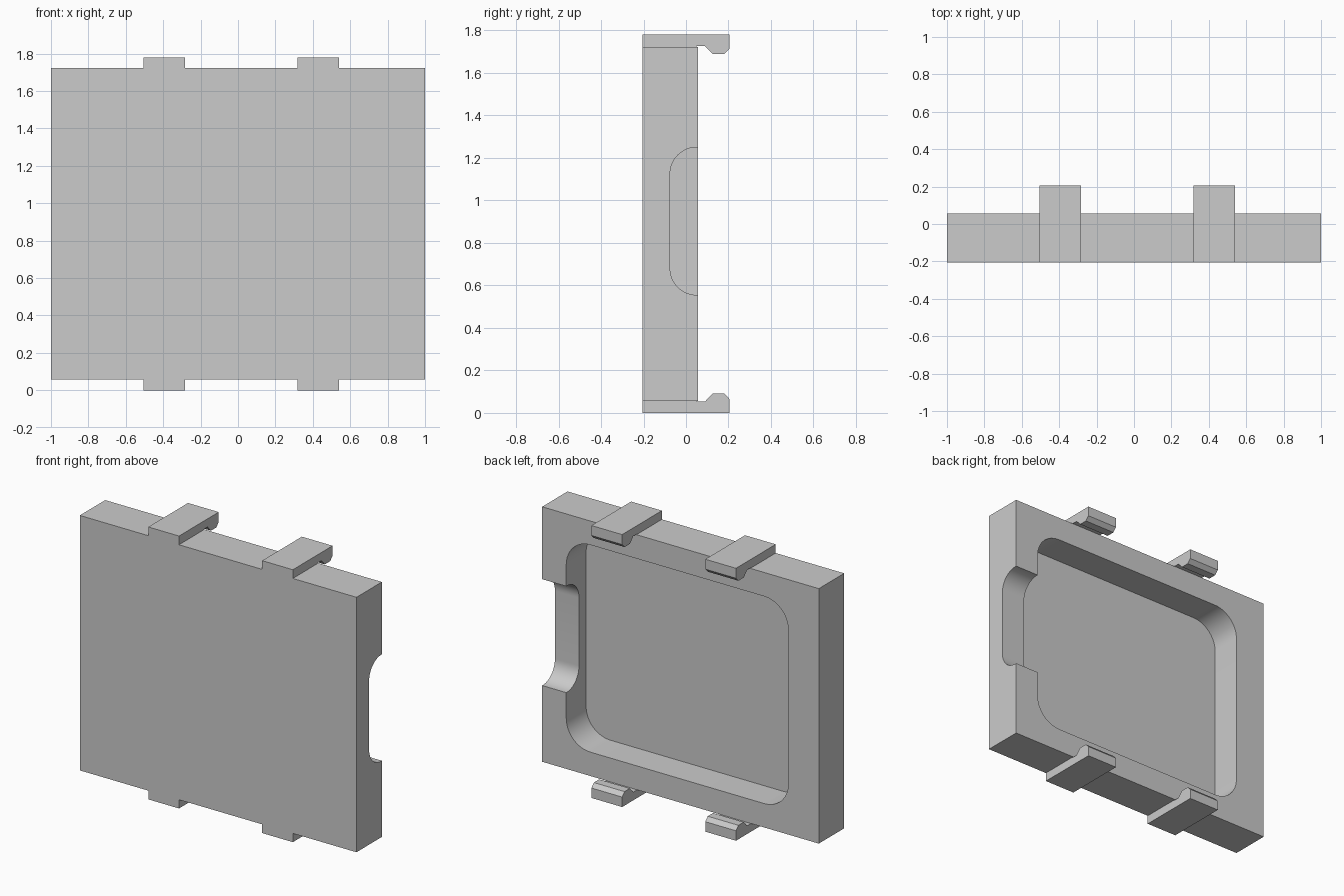
import bpy, bmesh, math
from mathutils import Vector

old = bpy.data.objects.get("Cube")
if old:
    bpy.data.objects.remove(old, do_unlink=True)

grey = bpy.data.materials.new("plain_grey")
grey.use_nodes = True
COLOR = (0.6, 0.6, 0.6, 1)
grey.diffuse_color = COLOR
grey.node_tree.nodes["Principled BSDF"].inputs["Base Color"].default_value = COLOR

FRONT, BACK, TIP = -0.205, 0.057, 0.205
BOTTOM, TOP, HEIGHT = 0.057, 1.723, 1.78


def prism(name, points, offset):
    """Extrude a closed outline of 3D points along an offset."""
    bm = bmesh.new()
    face = bm.faces.new([bm.verts.new(p) for p in points])
    moved = bmesh.ops.extrude_face_region(bm, geom=[face])["geom"]
    bmesh.ops.translate(bm, vec=Vector(offset),
                        verts=[g for g in moved if isinstance(g, bmesh.types.BMVert)])
    bmesh.ops.recalc_face_normals(bm, faces=bm.faces)
    mesh = bpy.data.meshes.new(name)
    bm.to_mesh(mesh)
    bm.free()
    mesh.materials.append(grey)
    obj = bpy.data.objects.new(name, mesh)
    bpy.context.collection.objects.link(obj)
    return obj


def rounded(u0, u1, v0, v1, r, steps=12):
    """Outline of a rounded rectangle."""
    corners = [(u1 - r, v1 - r), (u0 + r, v1 - r), (u0 + r, v0 + r), (u1 - r, v0 + r)]
    pts = []
    for i, (u, v) in enumerate(corners):
        for k in range(steps + 1):
            a = math.pi / 2 * (i + k / steps)
            pts.append((u + r * math.cos(a), v + r * math.sin(a)))
    return pts


def combine(target, tool, operation):
    mod = target.modifiers.new(operation.lower(), "BOOLEAN")
    mod.operation, mod.solver, mod.object = operation, "EXACT", tool
    bpy.context.view_layer.objects.active = target
    bpy.ops.object.modifier_apply(modifier=mod.name)
    bpy.data.objects.remove(tool, do_unlink=True)


# Flat cover plate
plate = prism("clip_on_cover",
              [(-1, FRONT, BOTTOM), (1, FRONT, BOTTOM), (1, FRONT, TOP), (-1, FRONT, TOP)],
              (0, BACK - FRONT, 0))

# Rounded pocket in the back
pocket = prism("pocket_cutter",
               [(x, -0.148, z) for x, z in rounded(-0.78, 0.826, 0.213, 1.567, 0.175)],
               (0, 0.5, 0))
combine(plate, pocket, "DIFFERENCE")

# Finger notch through the left rim
notch = prism("notch_cutter",
              [(0.7, y, z) for y, z in rounded(-0.075, 0.185, 0.555, 1.25, 0.125)],
              (0.5, 0, 0))
combine(plate, notch, "DIFFERENCE")

# Four hooked clips, mirrored top to bottom
hook = [(FRONT, HEIGHT), (TIP, HEIGHT), (TIP, 1.715), (0.18, 1.689), (0.125, 1.689),
        (0.09, 1.726), (0.05, 1.726), (0.05, 1.69), (FRONT, 1.69)]
for x in (-0.505, 0.318):
    for flip in (False, True):
        clip = prism("clip", [(x, y, HEIGHT - z if flip else z) for y, z in hook],
                     (0.222, 0, 0))
        combine(plate, clip, "UNION")

# Merge coplanar faces and keep the edges sharp
bm = bmesh.new()
bm.from_mesh(plate.data)
bmesh.ops.remove_doubles(bm, verts=bm.verts, dist=0.0001)
bmesh.ops.dissolve_limit(bm, angle_limit=0.01, verts=bm.verts, edges=bm.edges)
bm.to_mesh(plate.data)
bm.free()
plate.select_set(True)
bpy.context.view_layer.objects.active = plate
bpy.ops.object.shade_smooth_by_angle(angle=math.radians(30))
